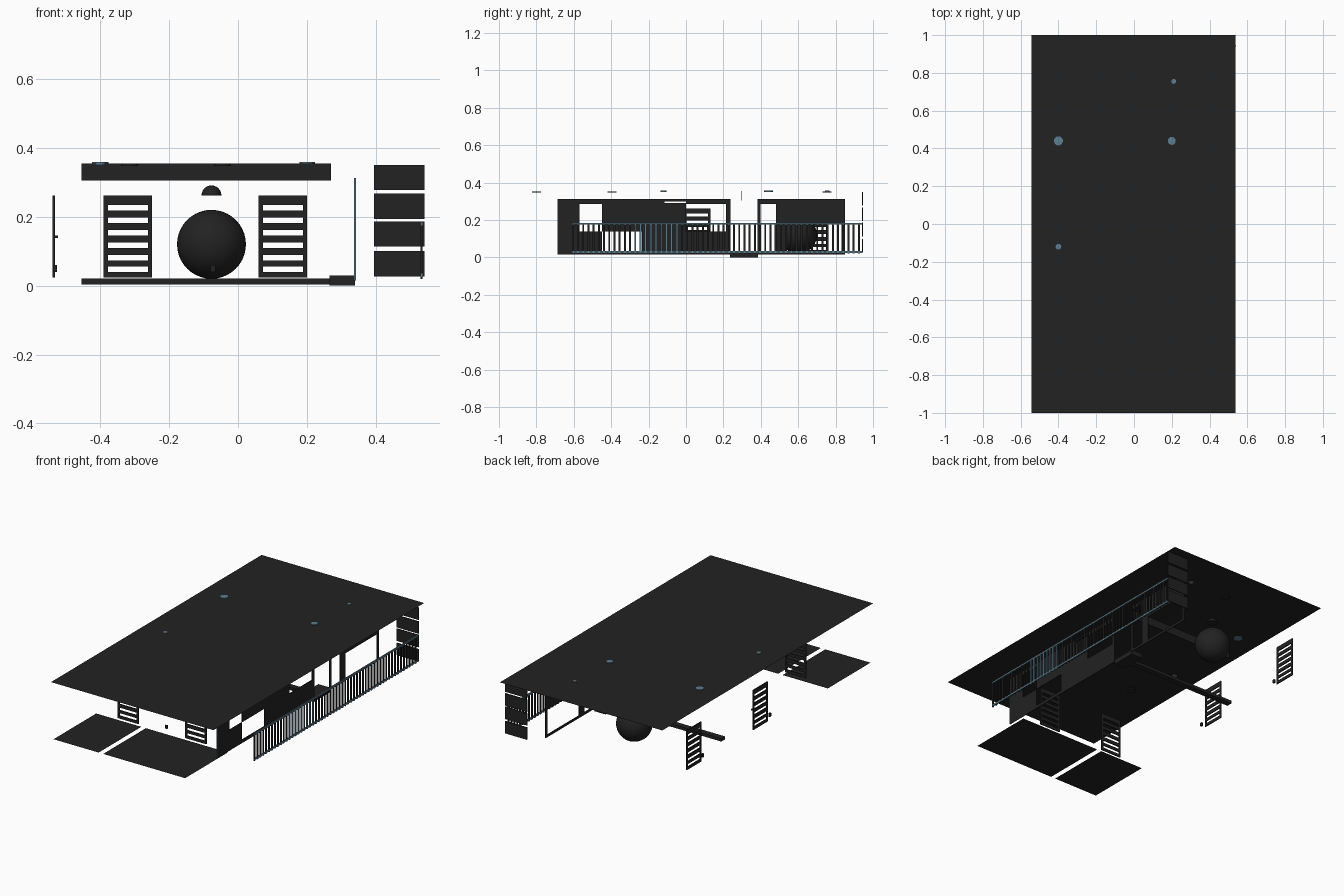
import bpy, math

if "Cube" in bpy.data.objects:
    bpy.data.objects.remove(bpy.data.objects["Cube"])

def material(name, rgb):
    m = bpy.data.materials.new(name)
    m.diffuse_color = (*rgb, 1)
    m.use_nodes = True
    m.node_tree.nodes["Principled BSDF"].inputs["Base Color"].default_value = m.diffuse_color
    return m

DARK = material("charcoal", (0.016, 0.016, 0.016))
BLUE = material("slate_blue", (0.11, 0.21, 0.28))

def boxes(name, items, mat=DARK):
    """One object made of boxes given as (x0, x1, y0, y1, z0, z1)."""
    v, f = [], []
    for x0, x1, y0, y1, z0, z1 in items:
        n = len(v)
        v += [(x, y, z) for z in (z0, z1) for x, y in ((x0, y0), (x1, y0), (x1, y1), (x0, y1))]
        f += [[n + i for i in q] for q in ((3, 2, 1, 0), (4, 5, 6, 7), (0, 1, 5, 4),
                                           (1, 2, 6, 5), (2, 3, 7, 6), (3, 0, 4, 7))]
    me = bpy.data.meshes.new(name)
    me.from_pydata(v, [], f)
    me.materials.append(mat)
    ob = bpy.data.objects.new(name, me)
    bpy.context.collection.objects.link(ob)
    return ob

def sheet(name, x0, x1, y0, y1, z):
    me = bpy.data.meshes.new(name)
    me.from_pydata([(x0, y0, z), (x1, y0, z), (x1, y1, z), (x0, y1, z)], [], [(0, 1, 2, 3)])
    me.materials.append(DARK)
    bpy.context.collection.objects.link(bpy.data.objects.new(name, me))

def disc(name, x, y, z, r, h, mat):
    bpy.ops.mesh.primitive_cylinder_add(vertices=16, radius=r, depth=h, location=(x, y, z))
    ob = bpy.context.object
    ob.name = name
    ob.data.materials.append(mat)

# flat roof and front terrace sheets
sheet("roof", -0.543, 0.537, -1, 1, 0.355)
sheet("terrace_left", -0.54, -0.24, -0.98, -0.575, 0.005)
sheet("terrace_right", -0.21, 0.335, -0.98, -0.575, 0.005)

# cross beam, floor sill and door threshold
boxes("cross_beam", [(-0.455, 0.27, 0.294, 0.298, 0.305, 0.355)])
boxes("floor_sill", [(-0.455, 0.34, 0.28, 0.315, 0.003, 0.021)])
boxes("threshold", [(0.265, 0.34, 0.235, 0.385, 0.0, 0.03)])

# long right wall: columns (y0, y1) each with one opening (z0, z1) or none
columns = [(-0.685, -0.57, None), (-0.57, -0.45, (0.14, 0.285)),
           (-0.45, -0.235, (0.035, 0.14)), (-0.235, -0.115, None),
           (-0.115, 0.0, (0.29, 0.3)), (0.0, 0.215, (0.14, 0.285)),
           (0.215, 0.237, None), (0.382, 0.397, None),
           (0.397, 0.48, (0.03, 0.285)), (0.48, 0.53, None),
           (0.53, 0.832, (0.03, 0.18)), (0.832, 0.85, None)]
wall = []
for y0, y1, hole in columns:
    spans = [(0.015, 0.312)] if hole is None else [(0.015, hole[0]), (hole[1], 0.312)]
    wall += [(0.338, 0.342, y0, y1, a, b) for a, b in spans]
boxes("right_wall", wall)
boxes("wall_front_edge", [(0.337, 0.343, -0.687, -0.685, 0.015, 0.312)], BLUE)

# balcony railing
boxes("railing_rails", [(0.53, 0.537, -0.61, 0.94, z - 0.005, z + 0.005) for z in (0.03, 0.18)], BLUE)
posts = [-0.605 + 0.0278 * i for i in range(56)]
def post(y):
    return (0.53, 0.536, y - 0.005, y + 0.005, 0.02, 0.18)
middle = [y for y in posts if -0.28 < y < -0.03]
boxes("railing_posts", [post(y) for y in posts if y not in middle])
boxes("railing_posts_middle", [post(y) for y in middle], BLUE)

# stacked privacy panels at the end of the balcony
boxes("end_panels", [(0.395, 0.541, 0.94, 0.946, z, z + 0.073) for z in (0.027, 0.113, 0.194, 0.277)])

# louvred shutters: a frame with six gaps
def shutter(name, c, across_x, plane):
    gaps = [0.048, 0.081, 0.118, 0.154, 0.19, 0.226]
    edges = [0.023] + [e for g in gaps for e in (g - 0.008, g + 0.008)] + [0.262]
    parts = [(c - 0.07, c - 0.058, 0.023, 0.262), (c + 0.058, c + 0.07, 0.023, 0.262)]
    parts += [(c - 0.058, c + 0.058, edges[i], edges[i + 1]) for i in range(0, 14, 2)]
    p0, p1 = plane - 0.003, plane + 0.003
    boxes(name, [(a, b, p0, p1, z0, z1) if across_x else (p0, p1, a, b, z0, z1)
                 for a, b, z0, z1 in parts])

shutter("front_shutter_left", -0.32, True, -0.585)
shutter("front_shutter_right", 0.13, True, -0.585)
shutter("side_shutter_front", 0.06, False, -0.535)
shutter("side_shutter_back", 0.69, False, -0.535)

# small sockets and a knob beside the shutters
boxes("sockets", [(-0.536, -0.526, y - 0.007, y + 0.007, 0.04, 0.06) for y in (0.6, -0.037)]
      + [(-0.08, -0.066, -0.58, -0.572, 0.04, 0.06)])
boxes("side_knob", [(-0.535, -0.523, 0.12, 0.128, 0.138, 0.146)])

# ball chair and domed lamp above it
bpy.ops.mesh.primitive_uv_sphere_add(segments=40, ring_count=20, radius=0.1, location=(-0.077, 0.6, 0.12))
ball = bpy.context.object
ball.name = "ball"
ball.data.materials.append(DARK)
bpy.ops.object.shade_smooth_by_angle()

n, rings, R = 24, 6, 0.029
v = [(R * math.cos(a) * math.cos(t), R * math.cos(a) * math.sin(t), R * math.sin(a))
     for a in (math.pi / 2 * k / rings for k in range(rings))
     for t in (2 * math.pi * i / n for i in range(n))] + [(0, 0, R)]
f = [(k * n + i, k * n + (i + 1) % n, (k + 1) * n + (i + 1) % n, (k + 1) * n + i)
     for k in range(rings - 1) for i in range(n)]
f += [((rings - 1) * n + i, (rings - 1) * n + (i + 1) % n, rings * n) for i in range(n)]
f.append(tuple(reversed(range(n))))
me = bpy.data.meshes.new("lamp")
me.from_pydata(v, [], f)
me.materials.append(DARK)
lamp = bpy.data.objects.new("lamp", me)
lamp.location = (-0.077, 0.6, 0.262)
bpy.context.collection.objects.link(lamp)

# ceiling lights: blue ones poke through the roof, dark ones hang below
for x, y, r in ((0.21, 0.755, 0.013), (-0.4, 0.44, 0.024), (0.2, 0.44, 0.021), (-0.4, -0.12, 0.015)):
    disc("roof_spot", x, y, 0.355, r, 0.008, BLUE)
for x, y in ((-0.315, -0.395), (-0.045, -0.8), (-0.045, 0.755)):
    disc("ceiling_light", x, y, 0.351, 0.024, 0.006, DARK)
